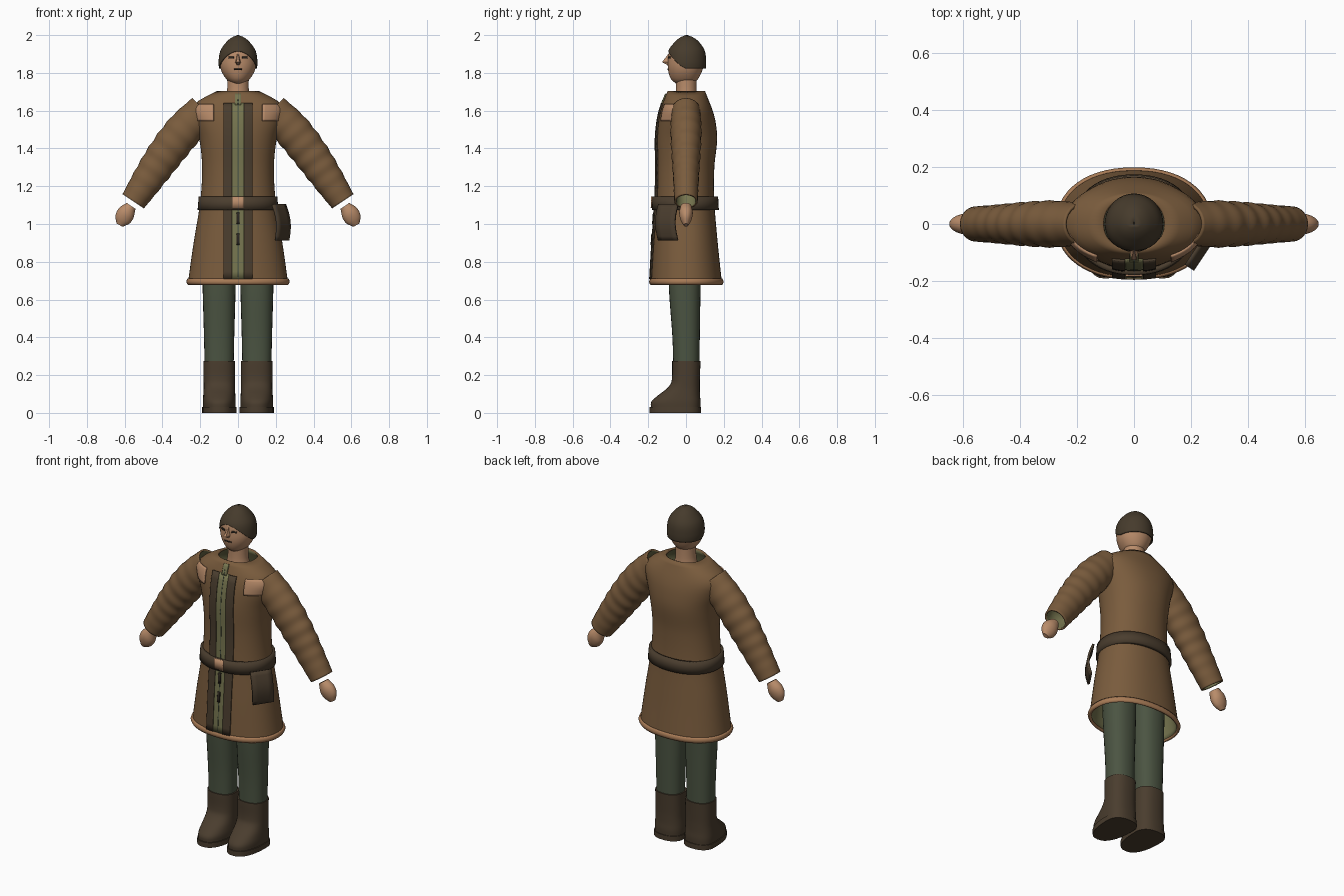
import bpy, bmesh, math
from mathutils import Vector

cube = bpy.data.objects.get("Cube")
if cube:
    bpy.data.objects.remove(cube, do_unlink=True)


def material(name, hex_code):
    rgb = [int(hex_code[i:i + 2], 16) / 255 for i in (0, 2, 4)]
    lin = [c / 12.92 if c < 0.04 else ((c + 0.055) / 1.055) ** 2.4 for c in rgb]
    m = bpy.data.materials.new(name)
    m.use_nodes = True
    m.diffuse_color = (*lin, 1)
    bsdf = next(n for n in m.node_tree.nodes if n.type == 'BSDF_PRINCIPLED')
    bsdf.inputs["Base Color"].default_value = (*lin, 1)
    bsdf.inputs["Roughness"].default_value = 0.9
    return m


COAT = material("coat brown", "7A5C3D")
LINING = material("olive lining", "76754F")
TRIM = material("tan trim", "A87B56")
SKIN = material("skin", "B98C6A")
LEATHER = material("dark leather", "4A3D2E")
WOOL = material("dark wool", "463B2C")
GREEN = material("green cloth", "4B5442")
BLACK = material("near black", "2A241D")


def sample(profile, z):
    """Smooth interpolation of a table whose rows start with a height."""
    z = min(max(z, profile[0][0]), profile[-1][0])
    i = next(k for k in range(len(profile) - 1) if z <= profile[k + 1][0])

    def slope(k, c):
        a, b = profile[max(k - 1, 0)], profile[min(k + 1, len(profile) - 1)]
        return (b[c] - a[c]) / (b[0] - a[0])
    p, q = profile[i], profile[i + 1]
    h = q[0] - p[0]
    t = (z - p[0]) / h
    out = []
    for c in range(1, len(p)):
        out.append((2 * t**3 - 3 * t**2 + 1) * p[c] + (t**3 - 2 * t**2 + t) * h * slope(i, c)
                   + (3 * t**2 - 2 * t**3) * q[c] + (t**3 - t**2) * h * slope(i + 1, c))
    return out


def oval(a, p):
    """Point of a rounded oval at an angle."""
    c, s = math.cos(a), math.sin(a)
    return (math.copysign(abs(c) ** (2 / p), c), math.copysign(abs(s) ** (2 / p), s))


def finish(name, rows, mats, closed=True, caps=False, thick=0, mirror=False, angle=40):
    """Skin rows of points into an object, with optional wall thickness and mirror."""
    bm = bmesh.new()
    grid = [[bm.verts.new(v) for v in row] for row in rows]
    n = len(rows[0])
    for lo, hi in zip(grid, grid[1:]):
        for j in range(n if closed else n - 1):
            k = (j + 1) % n
            bm.faces.new((lo[j], lo[k], hi[k], hi[j]))
    if caps:
        bm.faces.new(grid[0][::-1])
        bm.faces.new(grid[-1])
    if closed:
        bmesh.ops.recalc_face_normals(bm, faces=bm.faces)
    mesh = bpy.data.meshes.new(name)
    bm.to_mesh(mesh)
    bm.free()
    for m in mats:
        mesh.materials.append(m)
    mesh.polygons.foreach_set("use_smooth", [True] * len(mesh.polygons))
    mesh.set_sharp_from_angle(angle=math.radians(angle))
    ob = bpy.data.objects.new(name, mesh)
    bpy.context.collection.objects.link(ob)
    if thick:
        mod = ob.modifiers.new("wall", 'SOLIDIFY')
        mod.thickness = thick
        mod.offset = -1
        mod.material_offset = len(mats) - 1
    if mirror:
        ob.modifiers.new("mirror", 'MIRROR')
    return ob


def loft(name, profile, mats, cx=0, p=2.0, sides=40, levels=24, bottom=None, **kw):
    """Upright form; profile rows are height, half width, front y, back y."""
    top, rows = profile[-1][0], []
    for i in range(levels + 1):
        row = []
        for j in range(sides):
            a = math.tau * j / sides
            low = bottom(a) if bottom else profile[0][0]
            z = low + (top - low) * i / levels
            w, front, back = sample(profile, z)
            u, v = oval(a, p)
            row.append((cx + u * w, v * back if v > 0 else -v * front, z))
        rows.append(row)
    return finish(name, rows, mats, **kw)


def limb(name, stations, mats, ripple=0, levels=30, sides=24, **kw):
    """Slanted form; stations are step, x, height, in-plane radius, y radius."""
    rows = []
    for i in range(levels + 1):
        t = i / levels
        x, z, r, ry = sample(stations, t)
        x2, z2 = sample(stations, min(t + 0.01, 1))[:2]
        x1, z1 = sample(stations, max(t - 0.01, 0))[:2]
        d = Vector((x2 - x1, 0, z2 - z1)).normalized()
        side = Vector((-d.z, 0, d.x))
        grow = 1 + ripple * math.sin(t * math.tau * 8) * math.sin(math.pi * t)
        rows.append([Vector((x, 0, z)) + side * (r * grow * math.cos(a))
                     + Vector((0, ry * grow * math.sin(a), 0))
                     for a in (math.tau * j / sides for j in range(sides))])
    return finish(name, rows, mats, **kw)


def plate(name, profile, x0, x1, z0, z1, mat, lift=0.008, p=2.0, flare=0, nz=24, **kw):
    """Thin plate following the front of a lofted form."""
    rows = []
    for i in range(nz + 1):
        t = i / nz
        z = z0 + (z1 - z0) * t
        w, front, _ = sample(profile, z)
        row = []
        for j in range(9):
            x = x0 + (x1 + flare * t - x0) * j / 8
            x = max(min(x, w * 0.985), -w * 0.985)
            row.append((x, front * (1 - abs(x / w) ** p) ** (1 / p) - lift, z))
        rows.append(row)
    return finish(name, rows, [mat], closed=False, thick=0.008, **kw)


# Coat with open collar and hem, lined inside
coat = [(0.69, 0.265, -0.187, 0.19), (0.9, 0.235, -0.175, 0.168), (1.12, 0.2, -0.16, 0.15),
        (1.3, 0.19, -0.155, 0.15), (1.45, 0.205, -0.157, 0.165), (1.55, 0.235, -0.147, 0.155),
        (1.61, 0.245, -0.133, 0.138), (1.655, 0.205, -0.118, 0.12), (1.705, 0.11, -0.097, 0.1)]
P = 2.2
loft("coat", coat, [COAT, LINING], p=P, sides=56, levels=40, thick=0.012)
hem = [(0.677, 0.265, -0.188, 0.192), (0.693, 0.274, -0.196, 0.199), (0.712, 0.267, -0.189, 0.192)]
loft("hem_trim", hem, [TRIM], p=P, sides=56, levels=4, thick=0.015)

# Front opening, dark edging bands and toggles
plate("front_placket", coat, -0.032, 0.032, 0.71, 1.64, LINING, 0.006, P)
plate("placket_top", coat, -0.016, 0.016, 1.63, 1.69, LINING, 0.007, P, nz=4)
plate("placket_seam", coat, -0.002, 0.002, 0.72, 1.66, GREEN, 0.008, P)
plate("edging_bands", coat, 0.032, 0.078, 0.71, 1.64, LEATHER, 0.01, P, mirror=True)
for height in (0.89, 1.0):
    plate("toggle", coat, -0.008, 0.008, height, height + 0.06, BLACK, 0.012, P, nz=3)
plate("chest_patches", coat, 0.13, 0.225, 1.545, 1.635, SKIN, 0.008, P, flare=0.03, nz=8, mirror=True)

# Belt, buckle and hanging pouch
belt = [(1.075, 0.214, -0.181, 0.174), (1.145, 0.208, -0.179, 0.17)]
loft("belt", belt, [LEATHER], p=P, sides=56, levels=2, thick=0.02)
plate("buckle", belt, -0.03, 0.03, 1.085, 1.145, SKIN, 0.006, P, nz=2)
pouch = []
for i in range(9):
    t = i / 8
    bulge = 0.015 * math.sin(math.pi * t)
    pouch.append([(0.178 + 0.068 * s + 0.016 * t + bulge, -0.142 + 0.102 * s - bulge, 1.1 - 0.185 * t)
                  for s in (0, 0.25, 0.5, 0.75, 1)])
finish("pouch", pouch, [LEATHER], closed=False, thick=0.012)

# Sleeves and hands
sleeve = [(0, 0.18, 1.605, 0.088, 0.075), (0.25, 0.285, 1.497, 0.097, 0.082),
          (0.5, 0.385, 1.37, 0.094, 0.076), (0.75, 0.473, 1.243, 0.083, 0.068),
          (1, 0.555, 1.12, 0.068, 0.062)]
limb("sleeves", sleeve, [COAT, LINING], ripple=0.03, levels=64, thick=0.01, mirror=True)
hand = [(0, 0.566, 1.096, 0.028, 0.028), (0.4, 0.592, 1.058, 0.046, 0.036),
        (0.75, 0.612, 1.022, 0.042, 0.028), (1, 0.627, 0.994, 0.018, 0.012)]
limb("hands", hand, [SKIN], levels=12, caps=True, mirror=True)
thumb = [(0, 0.575, 1.065, 0.012, 0.02), (0.5, 0.572, 1.04, 0.014, 0.016), (1, 0.58, 1.015, 0.006, 0.006)]
limb("thumbs", thumb, [SKIN], levels=6, sides=12, caps=True, mirror=True)

# Trousers and boots
leg = [(0.2, 0.076, -0.066, 0.07), (0.4, 0.08, -0.072, 0.073),
       (0.65, 0.087, -0.09, 0.077), (1.0, 0.092, -0.1, 0.085)]
loft("trousers", leg, [GREEN], cx=0.1, p=2.3, sides=28, caps=True, mirror=True)
boot = [(0.025, 0.086, -0.186, 0.076), (0.06, 0.087, -0.183, 0.077), (0.095, 0.085, -0.145, 0.074),
        (0.13, 0.083, -0.1, 0.073), (0.165, 0.083, -0.077, 0.073), (0.275, 0.084, -0.073, 0.077)]
loft("boots", boot, [LEATHER], cx=0.099, p=2.4, sides=32, caps=True, mirror=True)
sole = [(0, 0.091, -0.192, 0.08), (0.03, 0.091, -0.192, 0.08)]
loft("soles", sole, [LEATHER], cx=0.099, p=2.4, sides=32, levels=1, caps=True, mirror=True)

# Head, neck and face
neck = [(1.62, 0.085, -0.07, 0.07), (1.68, 0.06, -0.055, 0.058), (1.79, 0.057, -0.053, 0.057)]
loft("neck", neck, [SKIN], sides=28, levels=8, caps=True)
head = [(1.745, 0.035, -0.055, 0.04), (1.765, 0.06, -0.078, 0.062), (1.81, 0.088, -0.094, 0.085),
        (1.86, 0.097, -0.096, 0.098), (1.92, 0.085, -0.086, 0.09), (1.965, 0.05, -0.05, 0.055)]
loft("head", head, [SKIN], caps=True)
nose = []
for z, w, y in ((1.9, 0.006, -0.094), (1.875, 0.011, -0.113), (1.857, 0.017, -0.127), (1.843, 0.012, -0.1)):
    nose.append([(-w, -0.085, z), (-w * 0.5, y, z), (w * 0.5, y, z), (w, -0.085, z)])
finish("nose", nose, [SKIN], caps=True)
plate("eyes", head, 0.022, 0.05, 1.876, 1.886, BLACK, 0.003, nz=2, mirror=True)
plate("mouth", head, -0.022, 0.022, 1.816, 1.822, BLACK, 0.003, nz=2)

# Knitted cap, rising over the brow
cap = [(1.81, 0.099, -0.098, 0.104), (1.86, 0.103, -0.101, 0.107), (1.92, 0.092, -0.092, 0.098),
       (1.965, 0.06, -0.058, 0.068), (1.988, 0.032, -0.03, 0.038), (2.0, 0.003, -0.002, 0.008)]
loft("cap", cap, [WOOL], levels=20, thick=0.006,
     bottom=lambda a: 1.822 + 0.093 * max(0, -math.sin(a)) ** 1.4)
